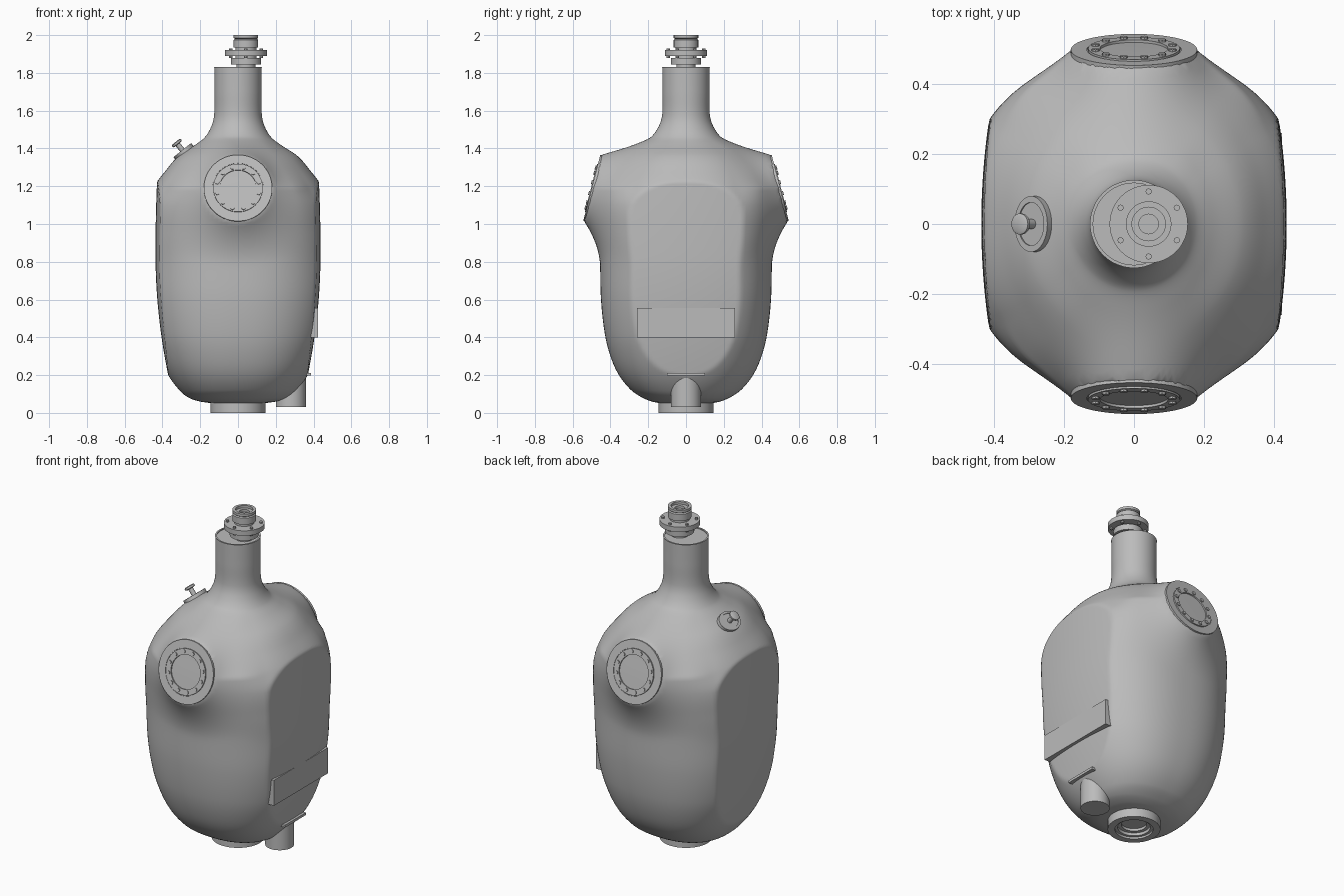
import bpy, bmesh
from math import sin, cos, pi, hypot
from mathutils import Matrix, Vector

cube = bpy.data.objects.get("Cube")
if cube:
    bpy.data.objects.remove(cube)

grey = bpy.data.materials.new("grey_metal")
grey.use_nodes = True
colour = (0.5, 0.5, 0.5, 1)
grey.diffuse_color = colour
grey.node_tree.nodes["Principled BSDF"].inputs["Base Color"].default_value = colour


def finish(bm, name, matrix=Matrix()):
    bmesh.ops.recalc_face_normals(bm, faces=bm.faces)
    mesh = bpy.data.meshes.new(name)
    bm.to_mesh(mesh)
    bm.free()
    mesh.transform(matrix)
    mesh.materials.append(grey)
    obj = bpy.data.objects.new(name, mesh)
    bpy.context.collection.objects.link(obj)
    bpy.ops.object.select_all(action="DESELECT")
    obj.select_set(True)
    bpy.context.view_layer.objects.active = obj
    bpy.ops.object.shade_smooth_by_angle(angle=0.5)
    return obj


def skin(bm, rings):
    for a, b in zip(rings, rings[1:]):
        n = len(a)
        for i in range(n):
            bm.faces.new((a[i], a[(i + 1) % n], b[(i + 1) % n], b[i]))


def lathe(name, profile, matrix=Matrix(), n=48):
    bm = bmesh.new()
    rings = [[bm.verts.new((r * cos(2 * pi * i / n), r * sin(2 * pi * i / n), z))
              for i in range(n)] for r, z in profile]
    skin(bm, rings)
    bm.faces.new(rings[0])
    bm.faces.new(rings[-1])
    return finish(bm, name, matrix)


def box(name, low, high):
    bm = bmesh.new()
    bmesh.ops.create_cube(bm, size=1)
    low, high = Vector(low), Vector(high)
    place = Matrix.Translation((low + high) / 2) @ Matrix.Diagonal((*(high - low), 1))
    return finish(bm, name, place)


def bolts(name, count, ring, radius, low, high, matrix):
    for i in range(count):
        a = 2 * pi * (i + 0.5) / count
        spot = matrix @ Matrix.Translation((ring * cos(a), ring * sin(a), 0))
        lathe(f"{name}_{i + 1}", [(radius, low), (radius, high)], spot, 8)


def facing(centre, normal):
    return Matrix.Translation(centre) @ Vector(normal).to_track_quat("Z", "Y").to_matrix().to_4x4()


# Vessel outline: height, half width, half depth
outline = [(0.05, 0.13, 0.13), (0.06, 0.20, 0.18), (0.08, 0.26, 0.23),
           (0.12, 0.31, 0.29), (0.20, 0.37, 0.355), (0.30, 0.42, 0.40),
           (0.42, 0.46, 0.43), (0.60, 0.49, 0.45), (0.80, 0.50, 0.455),
           (0.95, 0.505, 0.46), (1.10, 0.495, 0.46), (1.20, 0.445, 0.44),
           (1.28, 0.385, 0.40), (1.36, 0.315, 0.33), (1.42, 0.225, 0.245),
           (1.46, 0.175, 0.185), (1.52, 0.14, 0.143), (1.58, 0.126, 0.126),
           (1.70, 0.125, 0.125), (1.83, 0.125, 0.125)]


def tangent(i, k):
    a, b = outline[max(i - 1, 0)], outline[min(i + 1, len(outline) - 1)]
    return (b[k] - a[k]) / (b[0] - a[0])


def hermite(i, t, k):
    h = outline[i + 1][0] - outline[i][0]
    p, q = outline[i][k], outline[i + 1][k]
    return (p * (1 + 2 * t) * (1 - t) ** 2 + q * t * t * (3 - 2 * t)
            + h * t * (1 - t) * (tangent(i, k) * (1 - t) - tangent(i + 1, k) * t))


PORT_Z, PORT_Y, PORT_R, TILT = 1.19, 0.495, 0.175, 0.257


def boss(x, z):
    # Depth of the swelling that carries each tilted port
    dz = z - PORT_Z
    d = hypot(x, dz)
    slope = 0.9 + 2.2 * max(0, dz / d if d else 0)
    return PORT_Y - TILT * dz - slope * max(0, d - PORT_R)


def smooth_max(a, b, k=0.07):
    h = max(k - abs(a - b), 0) / k
    return max(a, b) + h * h * k / 4


def section_point(angle, z, width, depth):
    c, s = cos(angle), sin(angle)
    power = 2 / (2.3 if z < 1.2 else max(2, 2.3 - (z - 1.2)))
    x, y = width * abs(c) ** power, depth * abs(s) ** power
    w = min(1, max(0, (abs(s) - 0.55) / 0.25))
    w = w * w * (3 - 2 * w)
    if 0.5 < z < 1.5:
        y += (smooth_max(y, boss(x, z)) - y) * w
    # Flattened side panels, slightly crowned
    drop = 0.16 if z < 0.85 else 0.06
    x = min(x, 0.437 - drop * (z - 0.85) ** 2 - 0.25 * y * y)
    return (x if c >= 0 else -x, y if s >= 0 else -y, z)


# Vessel body
bm = bmesh.new()
STEPS, SIDES = 8, 144
rings = []
for i in range(len(outline) - 1):
    last = i == len(outline) - 2
    for j in range(STEPS + last):
        t = j / STEPS
        z = hermite(i, t, 0)
        w, d = hermite(i, t, 1), hermite(i, t, 2)
        rings.append([bm.verts.new(section_point(2 * pi * k / SIDES, z, w, d))
                      for k in range(SIDES)])
skin(bm, rings)
bm.faces.new(rings[0])
finish(bm, "vessel_body")
lathe("neck_lip", [(0.125, 1.825), (0.126, 1.83), (0.117, 1.83), (0.117, 1.79)])

# Front and back ports
for label, side in (("front", -1), ("back", 1)):
    m = facing((0, side * PORT_Y, PORT_Z), (0, side, TILT))
    lathe(f"{label}_port_flange",
          [(0.181, -0.03), (0.181, 0.004), (0.135, 0.004), (0.135, -0.006),
           (0.131, -0.006), (0.131, 0.008), (0.097, 0.008), (0.097, 0)], m, 64)
    bolts(f"{label}_port_bolt", 12, 0.114, 0.011, 0, 0.014, m)

# Neck fitting, set off to one side
m = Matrix.Translation((0.042, 0, 0))
lathe("top_fitting",
      [(0.05, 1.78), (0.05, 1.845), (0.08, 1.845), (0.08, 1.88), (0.055, 1.88),
       (0.055, 1.89), (0.112, 1.89), (0.112, 1.92), (0.055, 1.92), (0.055, 1.935),
       (0.065, 1.935), (0.065, 1.975), (0.058, 1.98), (0.065, 1.985), (0.065, 2.0),
       (0.048, 2.0), (0.048, 1.985), (0.028, 1.985), (0.028, 1.97)], m)
bolts("fitting_bolt", 6, 0.093, 0.009, 1.88, 1.93, m)

# Bottom outlet
lathe("bottom_outlet",
      [(0.145, 0.08), (0.145, 0), (0.105, 0), (0.105, 0.012), (0.09, 0.012),
       (0.09, 0.03), (0.07, 0.03), (0.07, 0.045)])
bolts("outlet_bolt", 12, 0.125, 0.009, 0.001, 0.02, Matrix())

# Side drain and its bracket
lathe("drain_pipe", [(0.08, 0.03), (0.08, 0.2)], Matrix.Translation((0.28, 0, 0)))
box("drain_bracket", (0.3, -0.1, 0.197), (0.386, 0.1, 0.212))

# Flat plate on the side panel
box("side_plate", (0.385, -0.26, 0.4), (0.423, 0.26, 0.555))

# Shoulder hatch with handle
m = facing((-0.29, 0, 1.385), (-0.62, 0, 0.78))
hatch = m @ Matrix.Diagonal((0.75, 1, 1, 1)) if abs((m.to_3x3() @ Vector((1, 0, 0))).y) < 0.5 \
    else m @ Matrix.Diagonal((1, 0.75, 1, 1))
lathe("shoulder_hatch", [(0.08, -0.02), (0.08, 0.008), (0.062, 0.008), (0.062, 0.003)], hatch)
lathe("hatch_stem", [(0.014, 0), (0.014, 0.05)], m, 16)
lathe("hatch_knob", [(0.022, 0.046), (0.03, 0.05), (0.03, 0.06), (0.022, 0.064)], m, 24)
